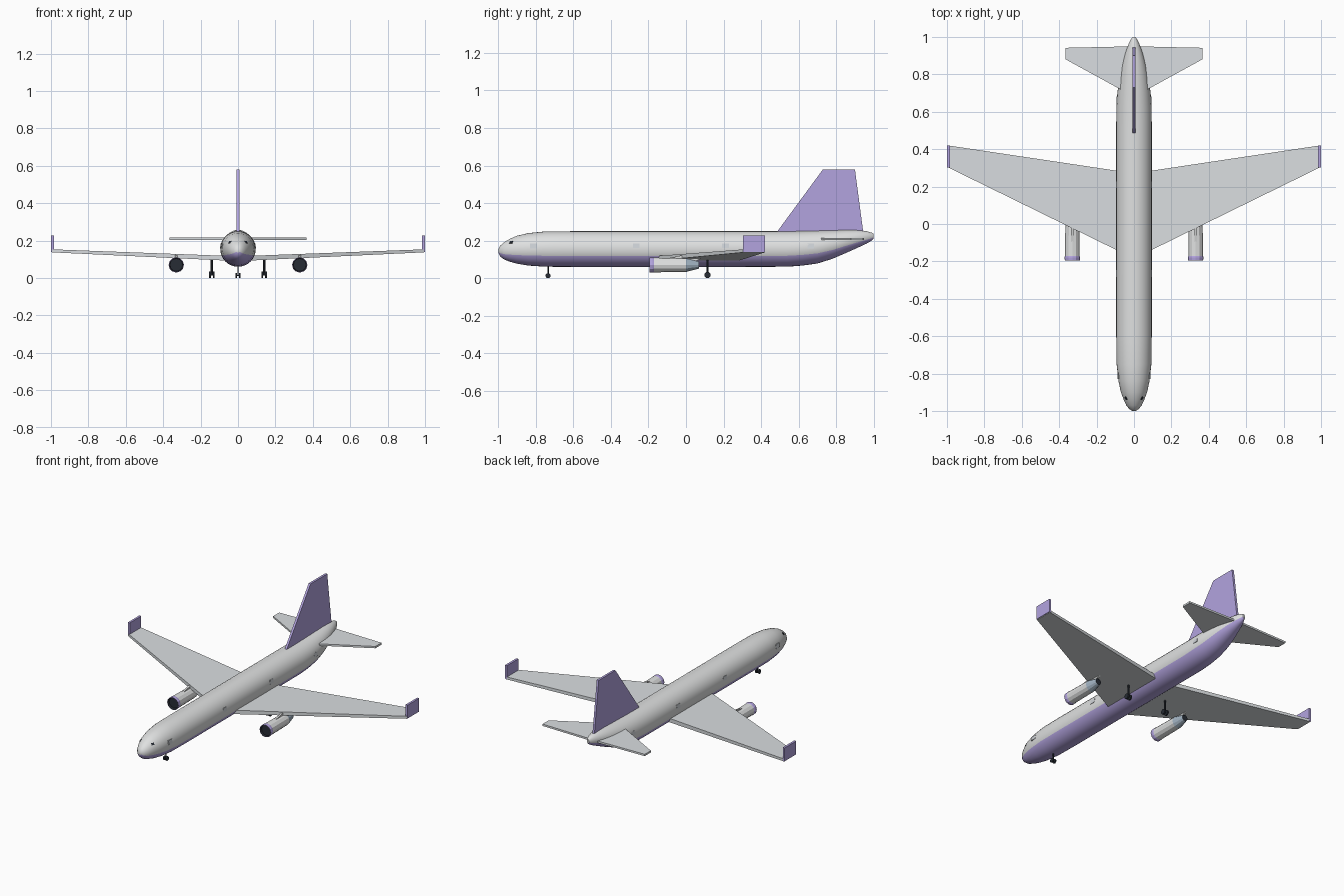
import bpy, bmesh, math
from mathutils import Vector

if "Cube" in bpy.data.objects:
    bpy.data.objects.remove(bpy.data.objects["Cube"])


def mat(name, r, g, b):
    m = bpy.data.materials.new(name)
    m.diffuse_color = (r, g, b, 1)
    m.use_nodes = True
    m.node_tree.nodes["Principled BSDF"].inputs["Base Color"].default_value = m.diffuse_color
    return m


WHITE = mat("body_white", 0.74, 0.75, 0.75)
WING = mat("wing_grey", 0.70, 0.73, 0.75)
PURPLE = mat("light_purple", 0.45, 0.37, 0.74)
DARK = mat("dark_rubber", 0.02, 0.025, 0.035)
STEEL = mat("blue_steel", 0.36, 0.45, 0.54)
DOOR = mat("door_grey", 0.62, 0.65, 0.68)


def finish(name, bm, mats, smooth=None):
    bmesh.ops.recalc_face_normals(bm, faces=bm.faces)
    me = bpy.data.meshes.new(name)
    bm.to_mesh(me)
    bm.free()
    for m in mats:
        me.materials.append(m)
    ob = bpy.data.objects.new(name, me)
    bpy.context.collection.objects.link(ob)
    if smooth:
        bpy.ops.object.select_all(action='DESELECT')
        ob.select_set(True)
        bpy.context.view_layer.objects.active = ob
        bpy.ops.object.shade_smooth_by_angle(angle=math.radians(smooth))
    return ob


def loft(name, rings, n, mats, rule, smooth=None, x=0.0):
    """Tube along y; rings are (y, half width, centre z, half height)."""
    bm = bmesh.new()
    loops = []
    for y, w, cz, h in rings:
        loops.append([bm.verts.new((x + w * math.cos(math.tau * i / n), y,
                                    cz + h * math.sin(math.tau * i / n))) for i in range(n)])
    for k in range(len(loops) - 1):
        for i in range(n):
            j = (i + 1) % n
            f = bm.faces.new((loops[k][i], loops[k][j], loops[k + 1][j], loops[k + 1][i]))
            f.material_index = rule(k, (i + 0.5) / n * 360)
    bm.faces.new(loops[0]).material_index = rule(-1, 0)
    bm.faces.new(loops[-1]).material_index = rule(len(rings), 0)
    return finish(name, bm, mats, smooth)


def slab(name, side_a, side_b, m):
    """Solid between two matching outlines."""
    bm = bmesh.new()
    a = [bm.verts.new(p) for p in side_a]
    b = [bm.verts.new(p) for p in side_b]
    bm.faces.new(a)
    bm.faces.new(b[::-1])
    for i in range(len(a)):
        j = (i + 1) % len(a)
        bm.faces.new((a[i], b[i], b[j], a[j]))
    return finish(name, bm, [m])


def upright(name, x, t, outline, m):
    """Thin vertical plate at x from a (y, z) outline."""
    return slab(name, [(x - t / 2, y, z) for y, z in outline],
                [(x + t / 2, y, z) for y, z in outline], m)


def patch(name, loc, normal, w, h, m, t=0.004):
    """Small plate lying on the surface."""
    n = Vector(normal).normalized()
    up = (Vector((0, 0, 1)) - n * n.z).normalized()
    side = up.cross(n)
    pts = [Vector(loc) + side * a * w / 2 + up * b * h / 2
           for a, b in ((-1, -1), (1, -1), (1, 1), (-1, 1))]
    return slab(name, [p - n * t for p in pts], [p + n * 0.0012 for p in pts], m)


def rod(name, loc, r, depth, axis, n, m):
    bm = bmesh.new()
    bmesh.ops.create_cone(bm, cap_ends=True, segments=n, radius1=r, radius2=r, depth=depth)
    ob = finish(name, bm, [m])
    ob.location = loc
    if axis == 'X':
        ob.rotation_euler = (0, math.pi / 2, 0)
    return ob


# Fuselage with purple belly: (y, half width, bottom z, top z)
stations = [(-1, .008, .135, .153), (-.99, .025, .115, .173), (-.97, .041, .1, .19),
            (-.94, .055, .088, .209), (-.9, .07, .077, .226), (-.84, .083, .067, .24),
            (-.75, .093, .061, .249), (-.6, .095, .06, .25), (.3, .095, .06, .25),
            (.54, .095, .061, .25), (.62, .094, .067, .251), (.7, .089, .078, .253),
            (.78, .079, .103, .255), (.85, .065, .133, .257), (.91, .048, .16, .256),
            (.96, .03, .183, .251), (.99, .015, .2, .242), (1, .008, .21, .235)]
loft("fuselage", [(y, w, (a + b) / 2, (b - a) / 2) for y, w, a, b in stations], 32,
     [WHITE, PURPLE], lambda k, d: 1 if 202.5 < d < 337.5 else 0, 40)

# Tail fin
upright("tail_fin", 0, .014, [(.48, .24), (.73, .58), (.9, .58), (.945, .24)], PURPLE)

for s, side in ((-1, "right"), (1, "left")):
    # Main wing and winglet
    plan = [(0, -.185), (.995, .303), (.995, .42), (0, .271)]
    top = [.116, .153, .153, .116]
    thick = [.026, .016, .016, .026]
    slab(side + "_wing", [(s * x, y, z) for (x, y), z in zip(plan, top)],
         [(s * x, y, z - t) for (x, y), z, t in zip(plan, top, thick)], WING)
    upright(side + "_winglet", s * .992, .014,
            [(.303, .14), (.303, .226), (.42, .226), (.42, .14)], PURPLE)

    # Tailplane
    plan = [(0, .68), (.365, .88), (.365, .942), (0, .95)]
    slab(side + "_tailplane", [(s * x, y, .215) for x, y in plan],
         [(s * x, y, .203) for x, y in plan], WING)

    # Engine: fan, lip, nacelle, exhaust cone
    ex, ez = s * .33, .07
    prof = [(-.182, .034), (-.194, .037), (-.194, .040), (-.178, .041), (-.17, .039),
            (0, .037), (.07, .019)]
    kinds = {-1: 1, 0: 1, 1: 2, 2: 2, 3: 2, 4: 0, 5: 3, 7: 1}
    loft(side + "_engine", [(y, r, ez, r) for y, r in prof], 12,
         [WHITE, DARK, PURPLE, STEEL], lambda k, d: kinds.get(k, 0), None, ex)
    upright(side + "_pylon", ex, .012,
            [(-.13, .1), (-.02, .122), (.12, .122), (.05, .09), (-.1, .09)], WHITE)

    # Main landing gear
    gx, gy = s * .14, .115
    rod(side + "_main_strut", (gx, gy, .063), .006, .095, 'Z', 8, DARK)
    rod(side + "_main_axle", (gx, gy, .017), .004, .03, 'X', 8, DARK)
    for d in (-.0105, .0105):
        rod(side + "_main_wheel", (gx + d, gy, .017), .017, .010, 'X', 12, DARK)

    # Nose wheel
    rod(side + "_nose_wheel", (s * .009, -.735, .0135), .0135, .008, 'X', 12, DARK)

    # Doors
    for y, r in ((-.812, .087), (-.265, .0945), (.21, .0945), (.665, .0915)):
        a = math.radians(10)
        patch(side + "_door", (s * r * math.cos(a), y, .156 + r * math.sin(a)),
              (s * math.cos(a), 0, math.sin(a)), .036, .026, DOOR)

    # Cockpit window
    patch(side + "_cockpit_window", (s * .0435, -.932, .1915), (s * .7, -.45, .55),
          .018, .014, DARK, .006)

# Nose landing gear strut and axle
rod("nose_strut", (0, -.735, .042), .004, .06, 'Z', 8, DARK)
rod("nose_axle", (0, -.735, .0135), .003, .018, 'X', 8, DARK)
